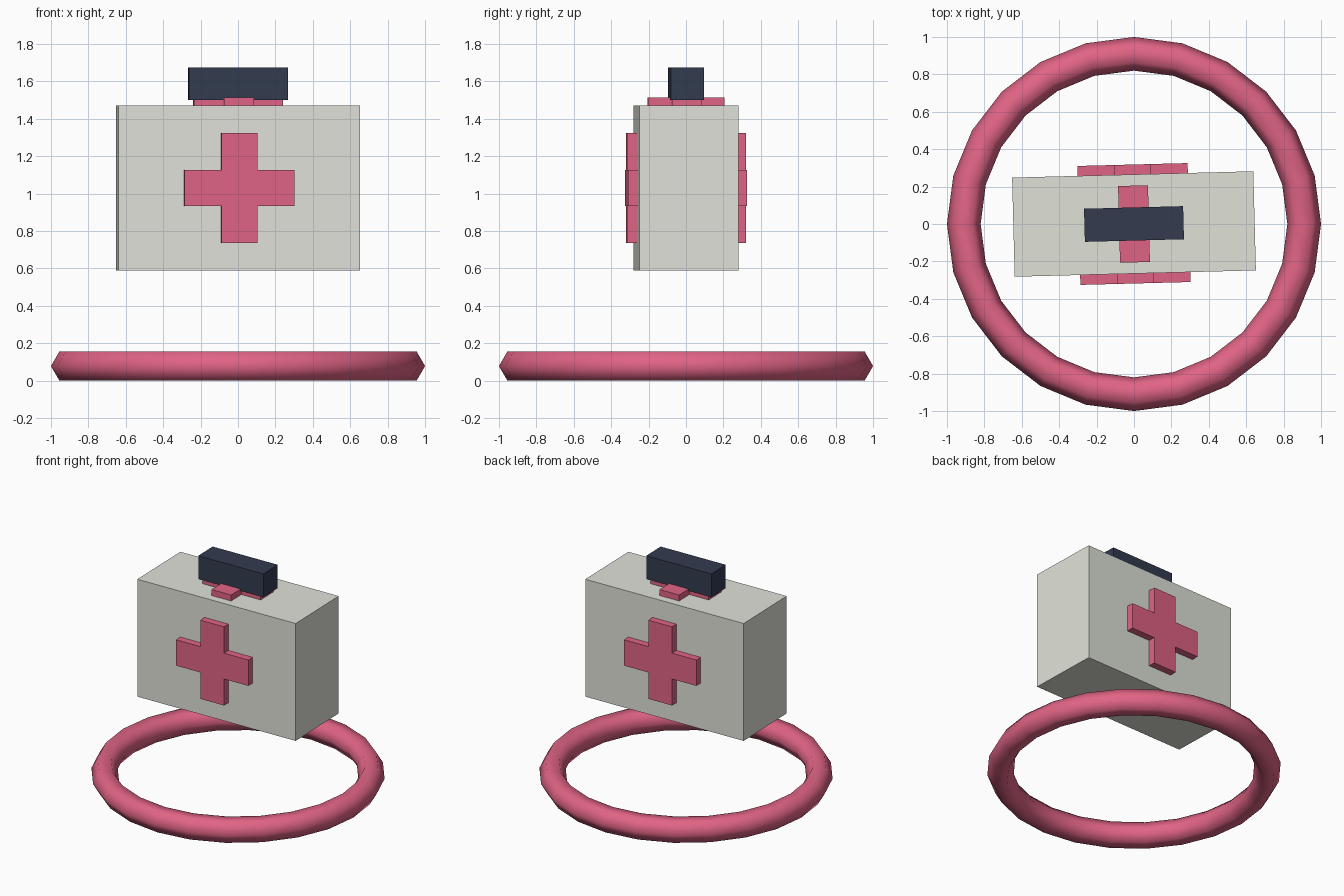
import bpy, bmesh
from math import radians, sin, cos, pi
from mathutils import Matrix

cube = bpy.data.objects.get("Cube")
if cube:
    bpy.data.objects.remove(cube, do_unlink=True)


def material(name, rgb):
    mat = bpy.data.materials.new(name)
    mat.use_nodes = True
    mat.diffuse_color = (*rgb, 1)
    mat.node_tree.nodes["Principled BSDF"].inputs["Base Color"].default_value = (*rgb, 1)
    return mat


pink = material("rose pink", (0.745, 0.127, 0.235))
grey = material("warm light grey", (0.745, 0.76, 0.694))
navy = material("dark navy", (0.033, 0.044, 0.078))

# The case and everything on it is turned slightly about the vertical
TURN = Matrix.Rotation(radians(1.5), 4, "Z")
CASE_MID = 1.03


def add_object(name, bm, mat, matrix):
    bmesh.ops.recalc_face_normals(bm, faces=bm.faces)
    mesh = bpy.data.meshes.new(name)
    bm.to_mesh(mesh)
    bm.free()
    mesh.materials.append(mat)
    obj = bpy.data.objects.new(name, mesh)
    obj.matrix_world = matrix
    bpy.context.collection.objects.link(obj)
    return obj


def box(name, size, z, mat):
    bm = bmesh.new()
    bmesh.ops.create_cube(bm, size=1)
    bmesh.ops.scale(bm, vec=size, verts=bm.verts)
    return add_object(name, bm, mat, TURN @ Matrix.Translation((0, 0, z)))


def cross(name, half_w, half_h, arm, depth, matrix):
    """Plus-shaped plate in local XY, extruded along local +Z."""
    quarter = [(half_w, -arm), (half_w, arm), (arm, arm), (arm, half_h)]
    right = quarter + [(arm, -half_h), (arm, -arm)]
    outline = right[:4] + [(-x, y) for x, y in reversed(right[:4])]
    outline += [(-x, y) for x, y in reversed(right[4:])] + right[4:]
    # drop the repeated arm corners and keep a single loop
    outline = list(dict.fromkeys(outline))
    outline.sort(key=lambda p: 0)
    bm = bmesh.new()
    face = bm.faces.new([bm.verts.new((x, y, 0)) for x, y in outline])
    top = bmesh.ops.extrude_face_region(bm, geom=[face])["geom"]
    verts = [v for v in top if isinstance(v, bmesh.types.BMVert)]
    bmesh.ops.translate(bm, vec=(0, 0, depth), verts=verts)
    return add_object(name, bm, pink, TURN @ matrix)


# Case and handle
box("case_body", (1.29, 0.53, 0.88), CASE_MID, grey)
box("handle", (0.53, 0.177, 0.175), 1.588, navy)

# Crosses on the front, back and top of the case
for name, angle in (("front_cross", 0), ("back_cross", pi)):
    place = (Matrix.Rotation(angle, 4, "Z") @ Matrix.Translation((0, -0.255, CASE_MID))
             @ Matrix.Rotation(pi / 2, 4, "X"))
    cross(name, 0.295, 0.295, 0.097, 0.063, place)
cross("top_cross", 0.238, 0.205, 0.08, 0.055, Matrix.Translation((0, 0, 1.46)))

# Ground ring: six-sided tube swept round in 24 steps
bpy.ops.mesh.primitive_torus_add(major_segments=24, minor_segments=6,
                                 major_radius=0.91, minor_radius=0.09,
                                 location=(0, 0, 0.09 * sin(pi / 3)))
ring = bpy.context.object
ring.name = "ground_ring"
ring.data.materials.append(pink)
bpy.ops.object.shade_smooth()
